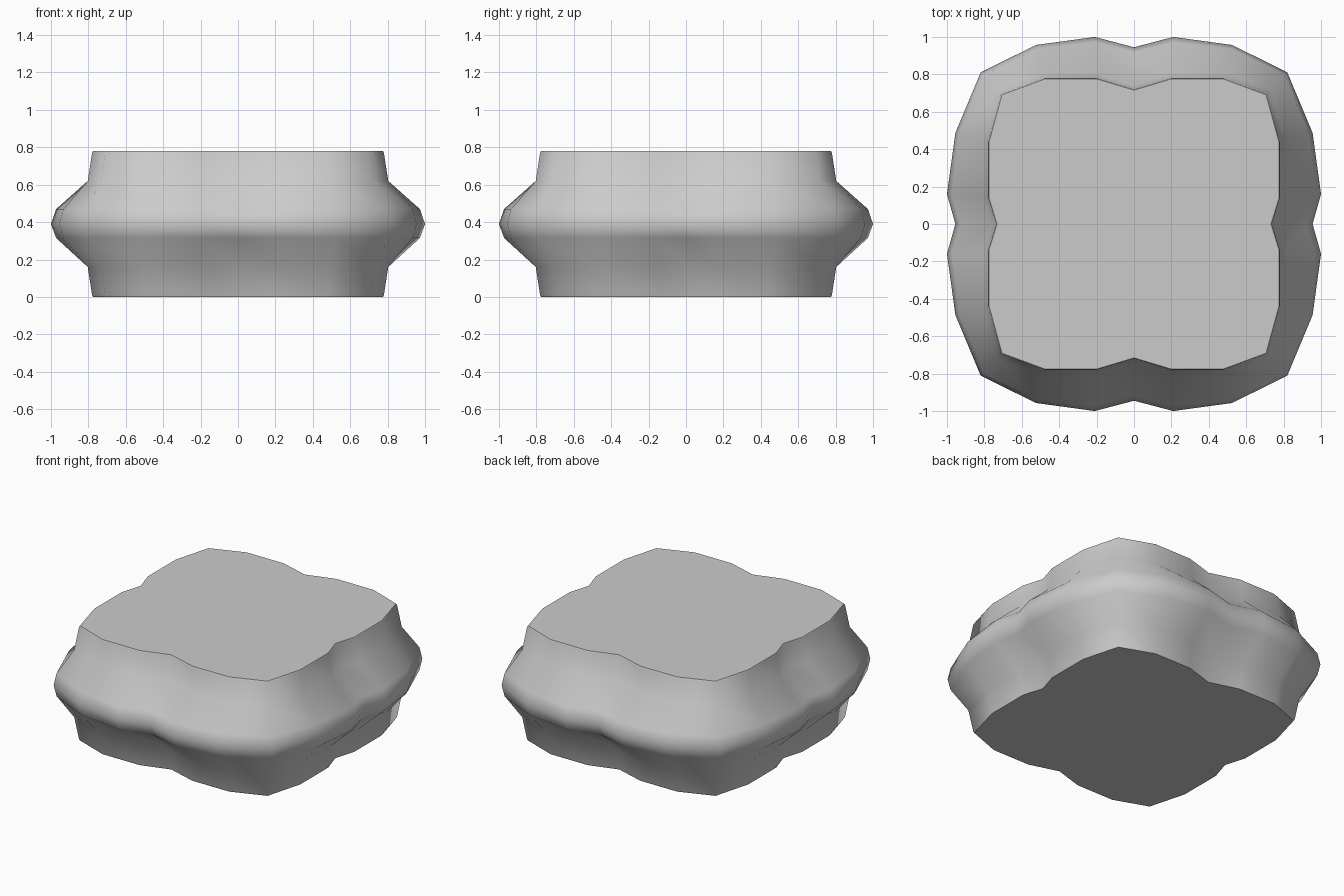
import bpy, bmesh, math

if "Cube" in bpy.data.objects:
    bpy.data.objects.remove(bpy.data.objects["Cube"])

# Quarter outlines in plan, from the back notch round to the right notch
INNER = [(0, .72), (.2, .78), (.48, .78), (.71, .695), (.78, .44), (.78, .14), (.737, 0)]
OUTER = [(0, .945), (.21, 1), (.525, .957), (.82, .81), (.955, .487), (1, .16), (.955, 0)]

# Layers: height, blend from inner to outer outline, scale of inner outline
LAYERS = [(0, 0, .994), (.01, 0, 1), (.16, 0, 1.03), (.315, .86, 1.03), (.39, 1, 1.03),
          (.47, .86, 1.03), (.62, 0, 1.03), (.77, 0, 1), (.78, 0, .994)]


def full_loop(q):
    """Mirror a quarter outline into a closed clockwise loop."""
    right = q + [(x, -y) for x, y in q[-2::-1]]
    return right + [(-x, y) for x, y in right[-2:0:-1]]


inner, outer = full_loop(INNER), full_loop(OUTER)
bm = bmesh.new()
rings = []
for z, t, s in LAYERS:
    rings.append([bm.verts.new((a[0] * s * (1 - t) + b[0] * t,
                                a[1] * s * (1 - t) + b[1] * t, z))
                  for a, b in zip(inner, outer)])

# Side walls
n = len(inner)
for lo, hi in zip(rings, rings[1:]):
    for i in range(n):
        j = (i + 1) % n
        bm.faces.new((lo[i], hi[i], hi[j], lo[j]))

# Flat top and bottom
bm.faces.new(rings[0])
bm.faces.new(rings[-1][::-1])
bmesh.ops.recalc_face_normals(bm, faces=bm.faces[:])

mesh = bpy.data.meshes.new("lobed_cushion_block")
bm.to_mesh(mesh)
bm.free()
obj = bpy.data.objects.new("lobed_cushion_block", mesh)
bpy.context.collection.objects.link(obj)

# Smooth sides, crisp rim around both flat caps
bpy.context.view_layer.objects.active = obj
obj.select_set(True)
bpy.ops.object.shade_smooth_by_angle(angle=math.radians(60))
top = LAYERS[-1][0]
for e in mesh.edges:
    zs = [mesh.vertices[v].co.z for v in e.vertices]
    if max(zs) < .001 or min(zs) > top - .001:
        e.use_edge_sharp = True
